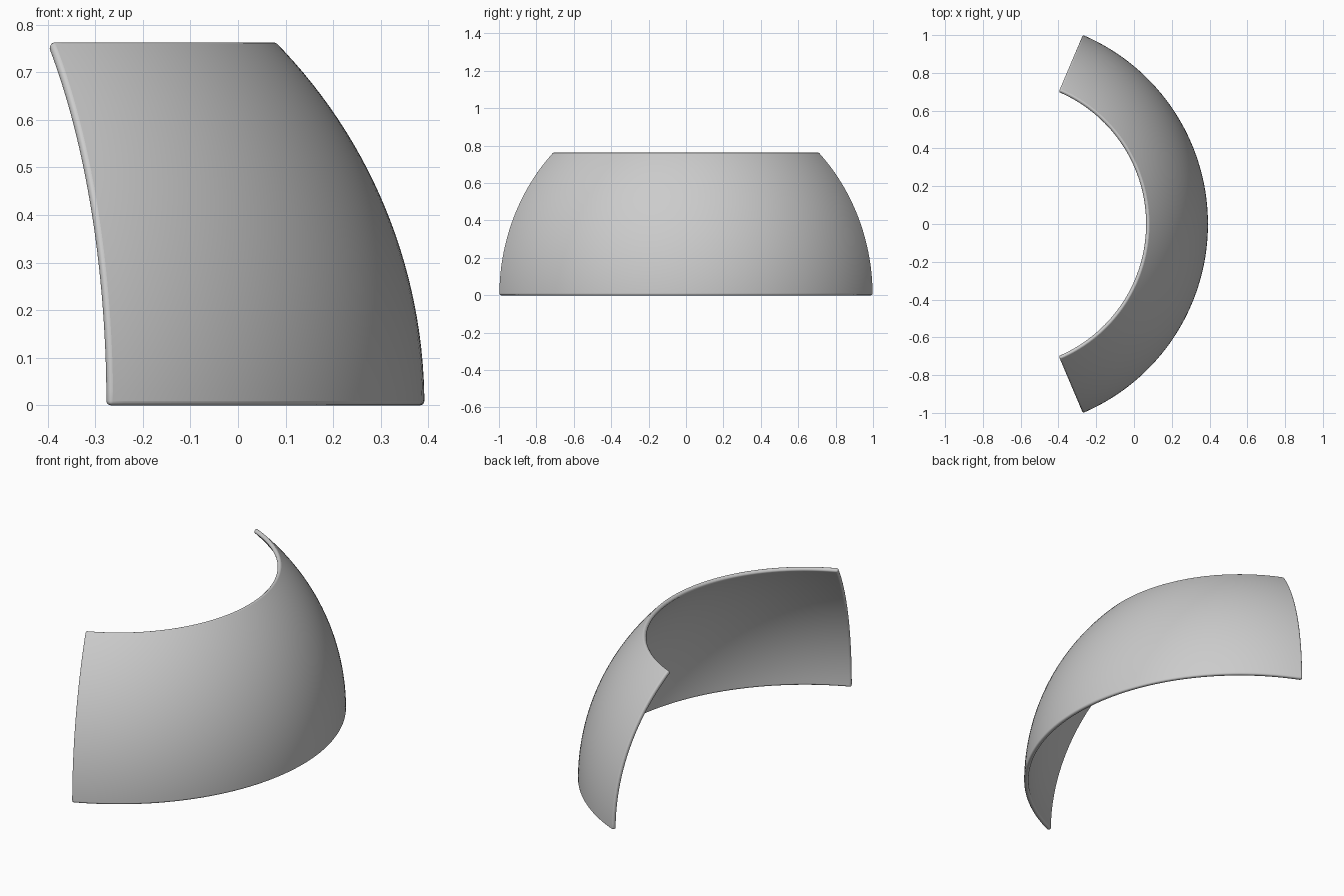
import bpy, bmesh
from math import sin, cos, radians

if "Cube" in bpy.data.objects:
    bpy.data.objects.remove(bpy.data.objects["Cube"])

R = 1.087           # outer sphere radius
THICK = 0.022       # shell thickness
SWEEP = 67          # half sweep angle about the vertical axis
LAT = 44.8          # top latitude of the band
CX = 0.3917 - R     # sphere centre on x
NU, NV = 72, 28

# outer spherical patch
bm = bmesh.new()
grid = []
for j in range(NV + 1):
    p = radians(LAT * j / NV)
    row = []
    for i in range(NU + 1):
        a = radians(-SWEEP + 2 * SWEEP * i / NU)
        row.append(bm.verts.new((R * cos(p) * cos(a), R * cos(p) * sin(a), R * sin(p))))
    grid.append(row)
for j in range(NV):
    for i in range(NU):
        bm.faces.new((grid[j][i], grid[j][i + 1], grid[j + 1][i + 1], grid[j + 1][i]))

# thicken inward toward the sphere centre
ext = bmesh.ops.extrude_face_region(bm, geom=bm.faces[:], use_keep_orig=True)
for v in ext["geom"]:
    if isinstance(v, bmesh.types.BMVert):
        v.co *= (R - THICK) / R
bmesh.ops.recalc_face_normals(bm, faces=bm.faces[:])

mesh = bpy.data.meshes.new("curved_shell_panel")
bm.to_mesh(mesh)
bm.free()
shell = bpy.data.objects.new("curved_shell_panel", mesh)
bpy.context.collection.objects.link(shell)
shell.location.x = CX

# rounded rim
bev = shell.modifiers.new("rim_bevel", "BEVEL")
bev.width = 0.009
bev.segments = 4
bev.limit_method = 'ANGLE'
bev.angle_limit = radians(40)
bev.use_clamp_overlap = False

bpy.context.view_layer.objects.active = shell
shell.select_set(True)
bpy.ops.object.shade_smooth_by_angle(angle=radians(40))
